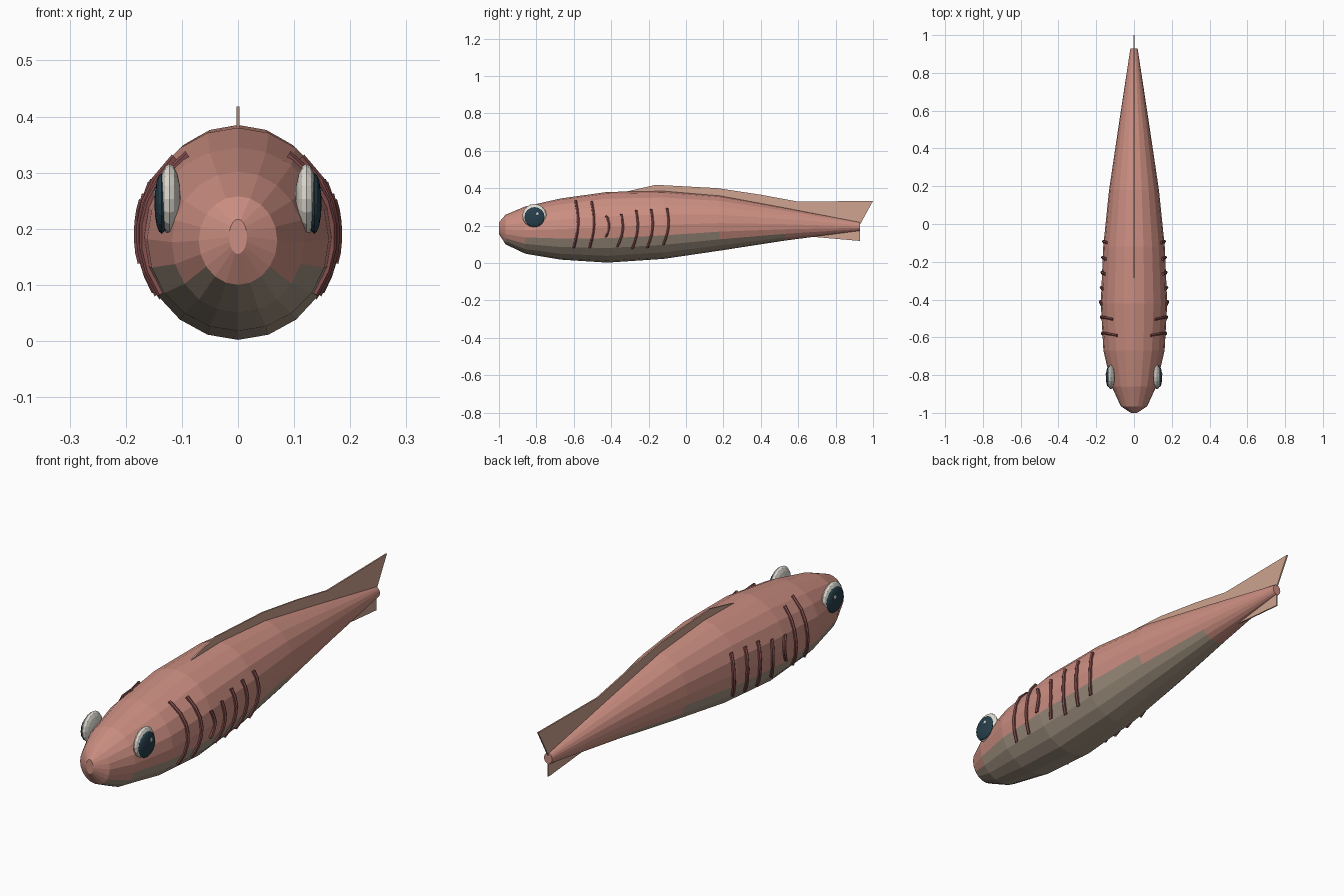
import bpy, bmesh, math
from mathutils import Vector

if "Cube" in bpy.data.objects:
    bpy.data.objects.remove(bpy.data.objects["Cube"])


def material(name, rgb):
    m = bpy.data.materials.new(name)
    m.diffuse_color = (*rgb, 1)
    m.use_nodes = True
    m.node_tree.nodes["Principled BSDF"].inputs["Base Color"].default_value = m.diffuse_color
    return m


SKIN = material("skin", (0.60, 0.27, 0.22))
BELLY = material("belly", (0.36, 0.29, 0.22))
FIN = material("fin", (0.62, 0.37, 0.28))
GILL = material("gill", (0.22, 0.07, 0.07))
WHITE = material("eye_white", (0.75, 0.72, 0.65))
DARK = material("eye_dark", (0.02, 0.05, 0.07))
SHINE = material("eye_shine", (0.9, 0.9, 0.9))


def finish(bm, name, mats):
    bmesh.ops.recalc_face_normals(bm, faces=bm.faces)
    me = bpy.data.meshes.new(name)
    bm.to_mesh(me)
    bm.free()
    for m in mats:
        me.materials.append(m)
    ob = bpy.data.objects.new(name, me)
    bpy.context.collection.objects.link(ob)
    return ob


# Body rings: y, half width, bottom z, top z
RINGS = [(-1.0, .016, .155, .217), (-.965, .07, .10, .258), (-.86, .118, .05, .302),
         (-.67, .162, .018, .345), (-.42, .176, .002, .380), (-.12, .163, .022, .385),
         (.18, .132, .066, .360), (.53, .080, .120, .295), (.93, .019, .172, .218)]
SIDES = 20


def section(y):
    """Half width, centre height and half height of the body at y."""
    for a, b in zip(RINGS, RINGS[1:]):
        if a[0] <= y <= b[0]:
            t = (y - a[0]) / (b[0] - a[0])
            w, lo, hi = (a[i] + t * (b[i] - a[i]) for i in (1, 2, 3))
            return w, (lo + hi) / 2, (hi - lo) / 2


# Body with a darker belly
bm = bmesh.new()
loops = []
for y, w, lo, hi in RINGS:
    c, h = (lo + hi) / 2, (hi - lo) / 2
    loops.append([bm.verts.new((w * math.sin(k * math.tau / SIDES), y,
                                c + h * math.cos(k * math.tau / SIDES))) for k in range(SIDES)])
for r, (a, b) in enumerate(zip(loops, loops[1:])):
    for k in range(SIDES):
        n = (k + 1) % SIDES
        f = bm.faces.new((a[k], a[n], b[n], b[k]))
        from_top = min(k, SIDES - 1 - k)
        limit = 6 if 2 <= r <= 5 else 7
        if 1 <= r <= 6 and from_top >= limit:
            f.material_index = 1
bm.faces.new(loops[0])
bm.faces.new(loops[-1])
finish(bm, "body", [SKIN, BELLY])


# Thin fins extruded from side outlines (y, z)
def fin(name, outline, t=.003):
    bm = bmesh.new()
    f = bm.faces.new([bm.verts.new((-t, y, z)) for y, z in outline])
    ext = bmesh.ops.extrude_face_region(bm, geom=[f])
    verts = [g for g in ext["geom"] if isinstance(g, bmesh.types.BMVert)]
    bmesh.ops.translate(bm, vec=(2 * t, 0, 0), verts=verts)
    finish(bm, name, [FIN])


fin("back_fin", [(-.35, .375), (-.16, .418), (.17, .400), (.40, .365), (.60, .328),
                 (1.0, .332), (.93, .205), (.53, .27), (.18, .34), (-.12, .365)])
fin("lower_tail_fin", [(.62, .145), (.93, .118), (.93, .195), (.66, .17)])


# Gill ridges: y and z at the bottom and top of each
GILLS = [(-.60, .085, -.59, .33), (-.515, .085, -.505, .325), (-.43, .14, -.425, .25),
         (-.365, .09, -.345, .26), (-.285, .08, -.265, .28), (-.205, .085, -.185, .285),
         (-.12, .10, -.10, .29)]


def gill(name, y0, z0, y1, z1, side):
    bm = bmesh.new()
    n, sides, prev = 6, 6, None
    for i in range(n + 1):
        t = i / n
        y = y0 + (y1 - y0) * t + .018 * math.sin(math.pi * t)
        z = z0 + (z1 - z0) * t
        w, c, h = section(y)
        u = (z - c) / h
        s = math.sqrt(max(0, 1 - u * u))
        out = Vector((s / w, 0, u / h)).normalized()
        p = Vector((w * s, y, z)) + out * .001
        ring = []
        for k in range(sides):
            a = k * math.tau / sides
            v = p + out * (.009 * math.cos(a)) + Vector((0, .008 * math.sin(a), 0))
            ring.append(bm.verts.new((side * v.x, v.y, v.z)))
        if prev:
            for k in range(sides):
                m = (k + 1) % sides
                bm.faces.new((prev[k], prev[m], ring[m], ring[k]))
        else:
            bm.faces.new(ring)
        prev = ring
    bm.faces.new(prev)
    finish(bm, name, [GILL])


# Flattened spheres for the eyes
def ball(name, loc, scale, mat, seg=16, rings=8):
    bm = bmesh.new()
    bmesh.ops.create_uvsphere(bm, u_segments=seg, v_segments=rings, radius=1)
    for v in bm.verts:
        v.co = Vector((v.co.z * scale[0], v.co.x * scale[1], v.co.y * scale[2])) + Vector(loc)
    finish(bm, name, [mat])


for side, label in ((-1, "left"), (1, "right")):
    for i, g in enumerate(GILLS):
        gill(f"{label}_gill_{i + 1}", *g, side)
    ball(f"{label}_eye", (side * .122, -.81, .253), (.020, .065, .063), WHITE)
    ball(f"{label}_pupil", (side * .136, -.81, .245), (.013, .054, .054), DARK)
    ball(f"{label}_eye_shine", (side * .147, -.795, .263), (.003, .009, .009), SHINE, 8, 6)
